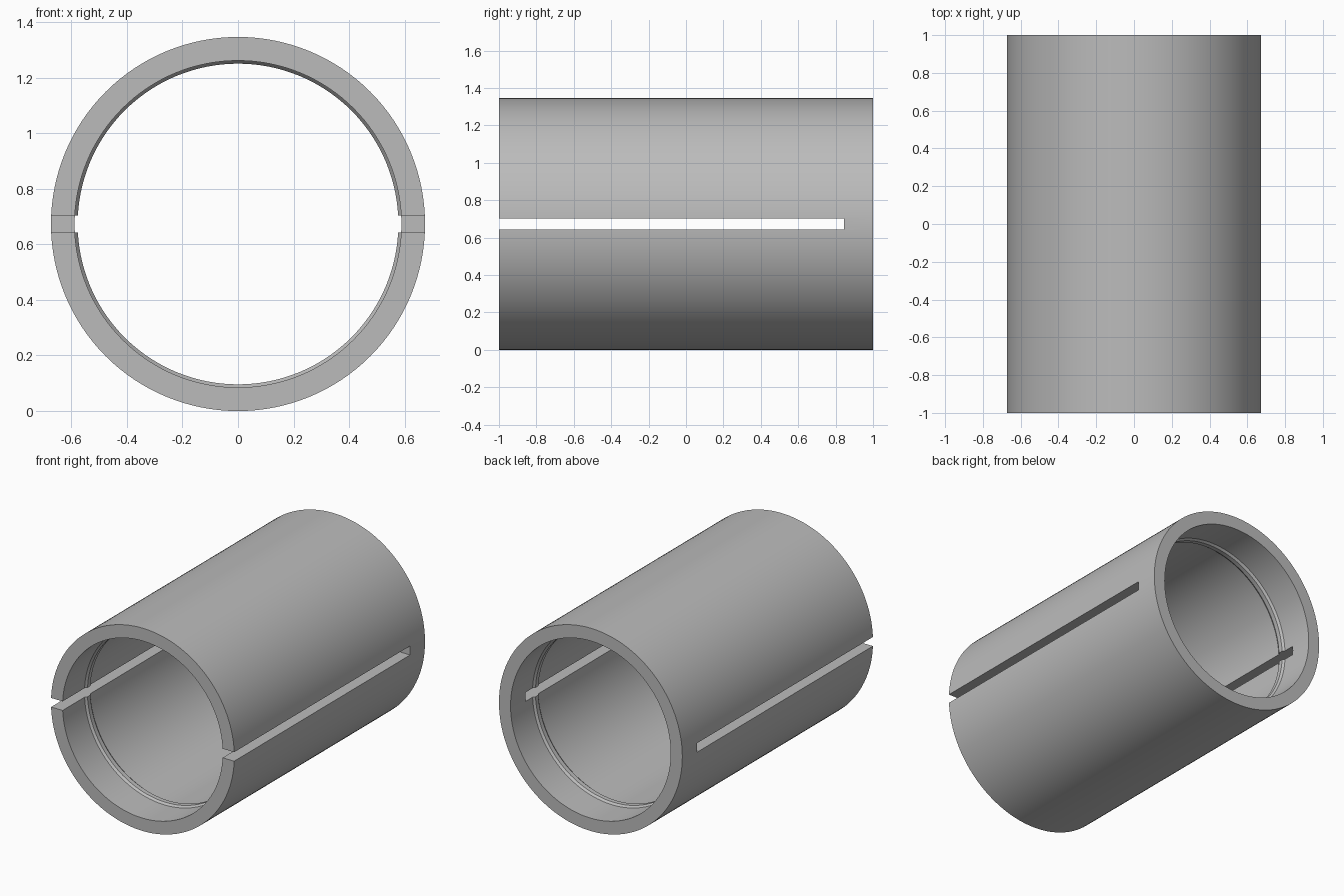
import bpy
import bmesh
from math import radians
from mathutils import Matrix, Vector

cube = bpy.data.objects.get("Cube")
if cube:
    bpy.data.objects.remove(cube, do_unlink=True)

OUTER, BORE, RIB = 0.673, 0.588, 0.577
SEGMENTS = 128
RIB_Y, RIB_HALF, RIB_SLOPE = 0.74, 0.03, 0.015
SLOT_END, SLOT_HEIGHT = 0.845, 0.06

# Material
grey = bpy.data.materials.new("plain grey")
grey.use_nodes = True
grey.diffuse_color = (0.5, 0.5, 0.5, 1)
grey.node_tree.nodes["Principled BSDF"].inputs["Base Color"].default_value = (0.5, 0.5, 0.5, 1)


def add_object(name, bm):
    bmesh.ops.recalc_face_normals(bm, faces=bm.faces)
    mesh = bpy.data.meshes.new(name)
    bm.to_mesh(mesh)
    bm.free()
    mesh.materials.append(grey)
    obj = bpy.data.objects.new(name, mesh)
    bpy.context.collection.objects.link(obj)
    return obj


def rib_profile(y):
    """Radius and y pairs of one raised snap rib inside the bore."""
    crest = RIB_HALF - RIB_SLOPE
    return [(BORE, y - RIB_HALF), (RIB, y - crest), (RIB, y + crest), (BORE, y + RIB_HALF)]


# Sleeve: closed wall profile turned around the y axis
profile = [(OUTER, 1), (OUTER, -1), (BORE, -1)]
profile += rib_profile(-RIB_Y) + rib_profile(RIB_Y) + [(BORE, 1)]
bm = bmesh.new()
verts = [bm.verts.new((r, y, OUTER)) for r, y in profile]
edges = [bm.edges.new((a, b)) for a, b in zip(verts, verts[1:] + verts[:1])]
bmesh.ops.spin(bm, geom=verts + edges, cent=(0, 0, OUTER), axis=(0, 1, 0),
               angle=radians(360), steps=SEGMENTS, use_merge=True)
bmesh.ops.remove_doubles(bm, verts=bm.verts, dist=0.0001)
sleeve = add_object("split_sleeve", bm)

# Slot cutter: one bar opens both sides from the front end
front = -1.2
bm = bmesh.new()
size = Vector((2, SLOT_END - front, SLOT_HEIGHT))
place = Matrix.Translation((0, (SLOT_END + front) / 2, OUTER)) @ Matrix.Diagonal(size).to_4x4()
bmesh.ops.create_cube(bm, size=1, matrix=place)
cutter = add_object("slot_cutter", bm)
cutter.hide_render = True

cut = sleeve.modifiers.new("side slots", 'BOOLEAN')
cut.operation = 'DIFFERENCE'
cut.solver = 'EXACT'
cut.object = cutter

bpy.ops.object.select_all(action='DESELECT')
sleeve.select_set(True)
bpy.context.view_layer.objects.active = sleeve
bpy.ops.object.modifier_apply(modifier=cut.name)
bpy.data.objects.remove(cutter, do_unlink=True)
bpy.ops.object.shade_smooth_by_angle(angle=radians(30))
